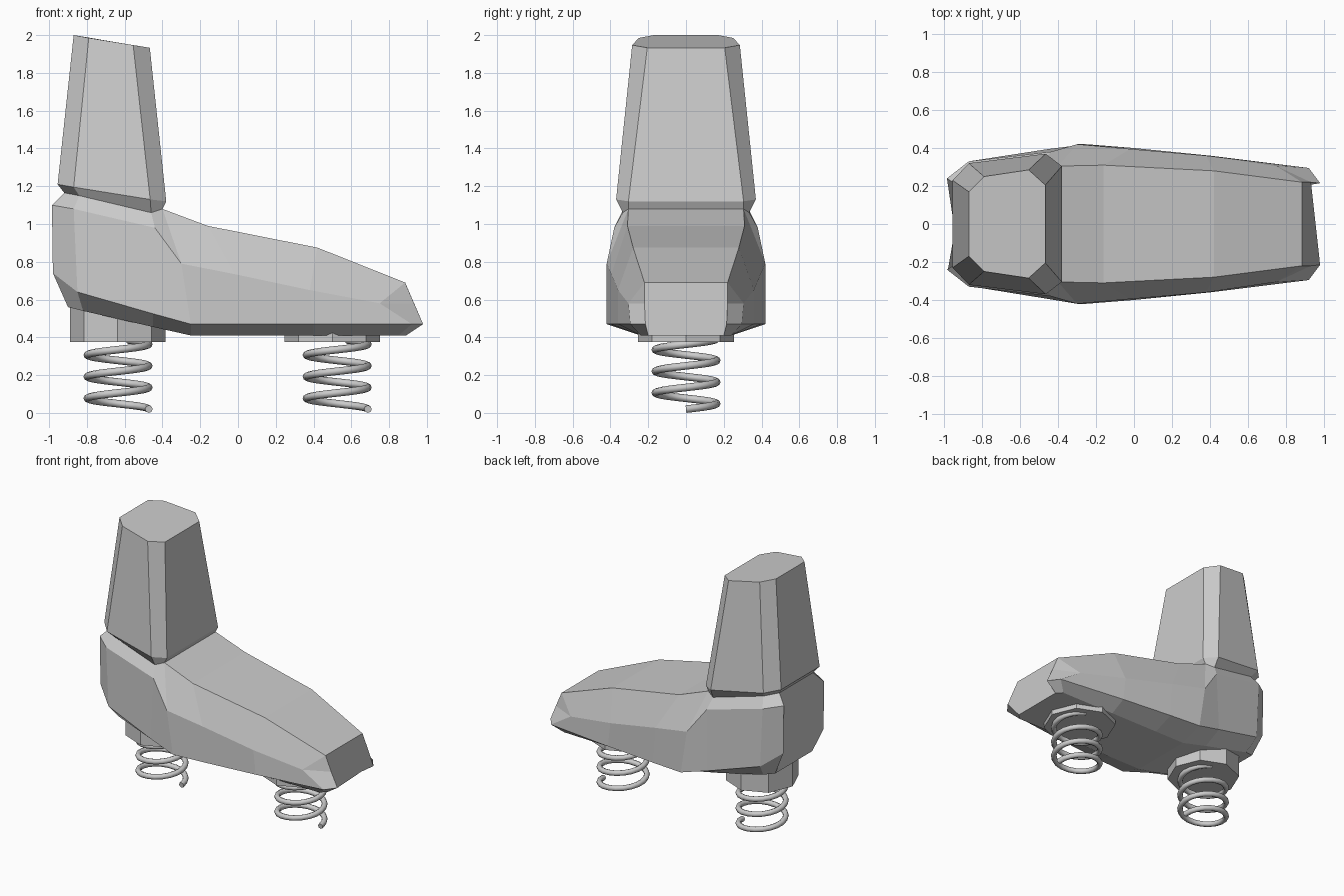
import bpy, bmesh, math
from mathutils import Vector

if "Cube" in bpy.data.objects:
    bpy.data.objects.remove(bpy.data.objects["Cube"])


def loft(name, rings, smooth=False):
    """Skin equal-sized closed rings and cap both ends."""
    bm = bmesh.new()
    vs = [[bm.verts.new(p) for p in r] for r in rings]
    n = len(rings[0])
    for a, b in zip(vs, vs[1:]):
        for i in range(n):
            j = (i + 1) % n
            bm.faces.new((a[i], a[j], b[j], b[i]))
    bm.faces.new(vs[0])
    bm.faces.new(vs[-1])
    bmesh.ops.remove_doubles(bm, verts=bm.verts, dist=0.0005)
    bmesh.ops.recalc_face_normals(bm, faces=bm.faces)
    me = bpy.data.meshes.new(name)
    bm.to_mesh(me)
    bm.free()
    if smooth:
        for p in me.polygons:
            p.use_smooth = len(p.vertices) == 4
    ob = bpy.data.objects.new(name, me)
    bpy.context.collection.objects.link(ob)
    return ob


def mirrored(half):
    """Close a half section by mirroring it across y = 0."""
    return half + [(x, -y, z) for x, y, z in reversed(half)]


# Foot: sections from heel to toe (ridge, shoulder, low edge, sole)
foot = [
    [(-.92, .20, 1.165), (-.985, .24, 1.10), (-.98, .24, .74), (-.90, .22, .56)],
    [(-.84, .28, 1.15), (-.87, .33, 1.08), (-.85, .33, .64), (-.82, .25, .54)],
    [(-.46, .335, 1.06), (-.44, .38, .98), (-.45, .395, .525), (-.45, .25, .455)],
    [(-.40, .305, 1.08), (-.30, .42, .79), (-.25, .42, .47), (-.25, .24, .41)],
    [(-.16, .31, .99), (-.02, .395, .735), (.0, .40, .47), (.0, .24, .41)],
    [(.42, .28, .875), (.38, .36, .65), (.40, .36, .47), (.40, .24, .41)],
    [(.885, .22, .69), (.75, .305, .58), (.92, .295, .47), (.85, .24, .41)],
    [(.885, .22, .69), (.932, .22, .58), (.98, .215, .47), (.89, .20, .41)],
]
loft("foot", [mirrored(s) for s in foot])

# Leg: chamfered shaft above a pinched ankle
leg = [
    [(-.92, .20, 1.165), (-.84, .28, 1.15), (-.46, .335, 1.06), (-.40, .305, 1.08)],
    [(-.955, .23, 1.21), (-.87, .32, 1.195), (-.465, .37, 1.13), (-.38, .305, 1.12)],
    [(-.87, .17, 2.0), (-.79, .25, 1.985), (-.555, .285, 1.947), (-.467, .205, 1.933)],
]
loft("leg", [mirrored(s) for s in leg])


# Octagonal mounting pads
def pad(name, cx, z0, z1, r=.253):
    ring = [(cx + r * math.cos(k * math.pi / 4), r * math.sin(k * math.pi / 4))
            for k in range(8)]
    loft(name, [[(x, y, z) for x, y in ring] for z in (z0, z1)])


pad("heel_pad", -.637, .375, .58)
pad("toe_pad", .50, .375, .45)


# Coil springs
def spring(name, cx, radius=.163, wire=.02, pitch=.1145, z0=.02, z1=.385):
    per_turn, sides = 20, 8
    steps = round((z1 - z0) / pitch * per_turn)
    slope = pitch / (2 * math.pi * radius)
    rings = []
    for i in range(steps + 1):
        t = 2 * math.pi * i / per_turn
        out = Vector((math.cos(t), math.sin(t), 0))
        tangent = Vector((-math.sin(t), math.cos(t), slope)).normalized()
        up = tangent.cross(out).normalized()
        c = Vector((cx, 0, z0 + pitch * i / per_turn)) + out * radius
        rings.append([c + wire * (math.cos(a) * out + math.sin(a) * up)
                      for a in (2 * math.pi * k / sides for k in range(sides))])
    loft(name, rings, smooth=True)


spring("heel_spring", -.635)
spring("toe_spring", .525)
